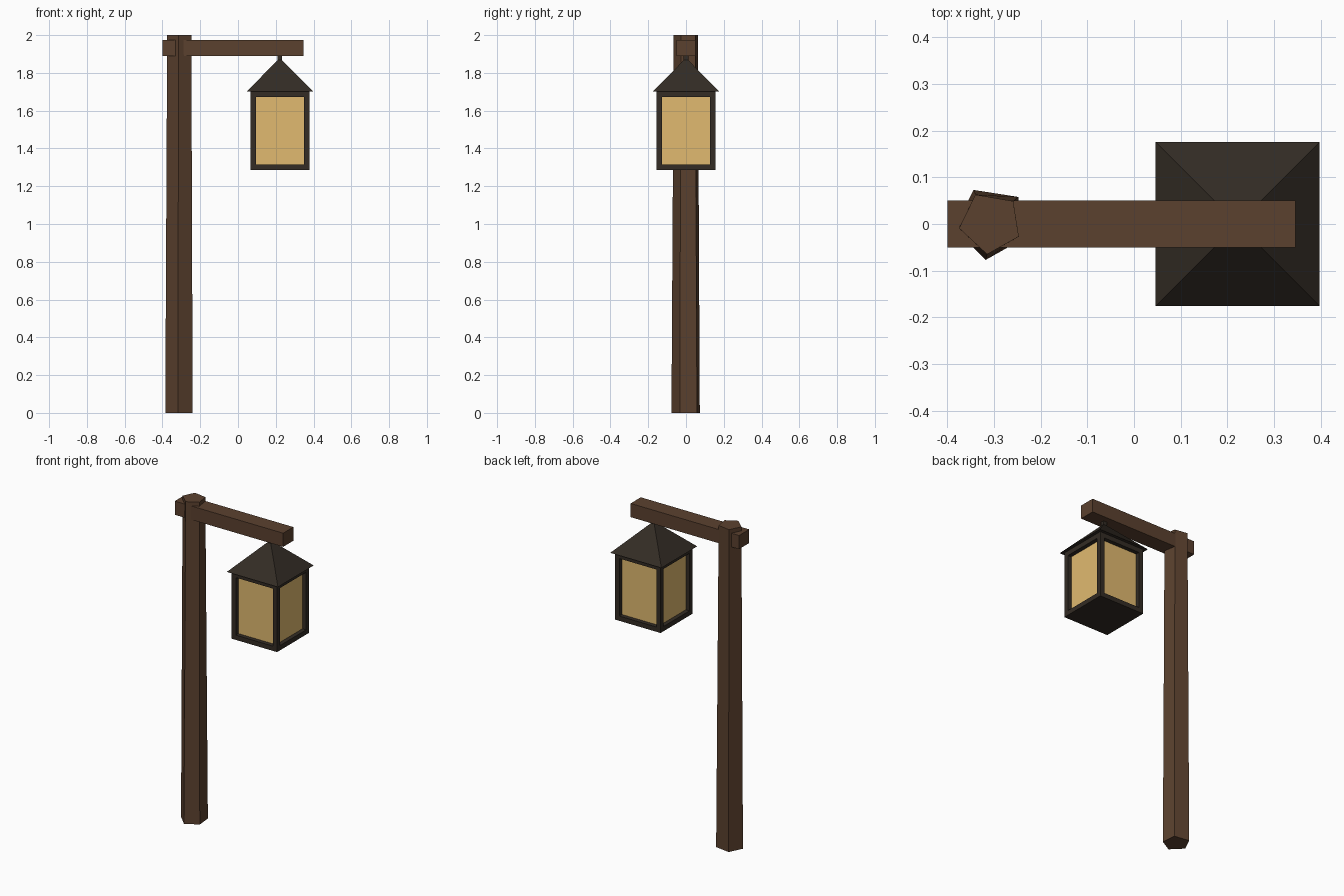
import bpy, bmesh
from mathutils import Vector

if "Cube" in bpy.data.objects:
    bpy.data.objects.remove(bpy.data.objects["Cube"])


def material(name, rgb):
    m = bpy.data.materials.new(name)
    m.diffuse_color = (*rgb, 1)
    m.use_nodes = True
    m.node_tree.nodes["Principled BSDF"].inputs["Base Color"].default_value = m.diffuse_color
    return m


WOOD = material("wood", (0.105, 0.053, 0.028))
IRON = material("dark_iron", (0.033, 0.025, 0.018))
GLASS = material("warm_glass", (0.75, 0.49, 0.16))


def finish(name, bm, *mats):
    bmesh.ops.recalc_face_normals(bm, faces=bm.faces)
    me = bpy.data.meshes.new(name)
    bm.to_mesh(me)
    bm.free()
    for m in mats:
        me.materials.append(m)
    ob = bpy.data.objects.new(name, me)
    bpy.context.collection.objects.link(ob)
    return ob


def loft(bottom, z0, top, z1):
    """Closed solid between two matching outlines."""
    bm = bmesh.new()
    a = [bm.verts.new((x, y, z0)) for x, y in bottom]
    b = [bm.verts.new((x, y, z1)) for x, y in top]
    n = len(a)
    bm.faces.new(a[::-1])
    bm.faces.new(b)
    for i in range(n):
        j = (i + 1) % n
        bm.faces.new((a[i], a[j], b[j], b[i]))
    return bm


def rect(x0, x1, hy):
    return [(x0, -hy), (x1, -hy), (x1, hy), (x0, hy)]


def square(cx, h):
    return rect(cx - h, cx + h, h)


# Rough-hewn, slightly tapered five-sided post
post_bottom = [(-0.385, -0.01), (-0.318, -0.077), (-0.24, -0.033), (-0.248, 0.058), (-0.344, 0.073)]
post_top = [(-0.375, -0.009), (-0.315, -0.065), (-0.247, -0.027), (-0.259, 0.049), (-0.34, 0.063)]
finish("post", loft(post_bottom, 0, post_top, 2), WOOD)

# Cross arm through the post
finish("arm", loft(rect(-0.4, 0.346, 0.05), 1.89, rect(-0.4, 0.346, 0.05), 1.975), WOOD)

# Lantern: hanger, pyramid roof, body with recessed panes
CX = 0.222
finish("hanger", loft(square(CX, 0.012), 1.84, square(CX, 0.012), 1.895), IRON)
finish("lantern_roof", loft(square(CX, 0.176), 1.702, square(CX, 0.009), 1.87), IRON)

bm = loft(square(CX, 0.157), 1.285, square(CX, 0.157), 1.702)
bm.normal_update()
sides = [f for f in bm.faces if abs(f.normal.z) < 0.5]
bmesh.ops.inset_individual(bm, faces=sides, thickness=0.042)
for r in bmesh.ops.inset_individual(bm, faces=sides, thickness=0.0005)["faces"]:
    r.material_index = 0
for f in sides:
    push = f.normal.copy() * -0.025
    for v in f.verts:
        v.co += push
    f.material_index = 1
finish("lantern_body", bm, IRON, GLASS)
